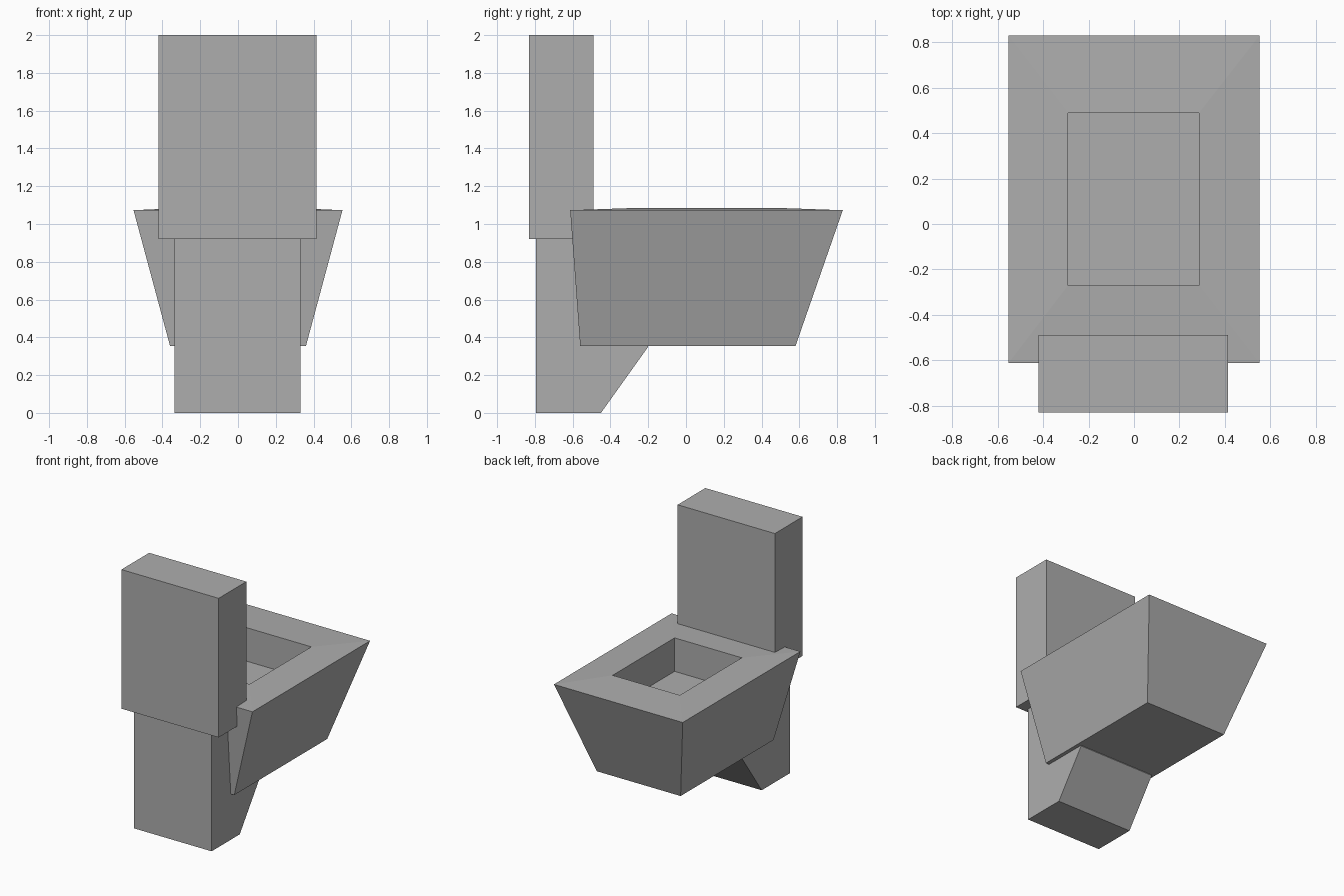
import bpy
import bmesh

cube = bpy.data.objects.get("Cube")
if cube:
    bpy.data.objects.remove(cube, do_unlink=True)

# Single ceramic colour
grey = bpy.data.materials.new("plain grey")
grey.use_nodes = True
colour = (0.42, 0.42, 0.42, 1)
grey.diffuse_color = colour
grey.node_tree.nodes["Principled BSDF"].inputs["Base Color"].default_value = colour


def rect(x0, x1, y0, y1, z):
    """Four corners of a horizontal rectangle, counter-clockwise."""
    return [(x0, y0, z), (x1, y0, z), (x1, y1, z), (x0, y1, z)]


def loft(name, rings):
    """Join successive rings with quads and cap both ends."""
    bm = bmesh.new()
    loops = [[bm.verts.new(p) for p in ring] for ring in rings]
    for low, high in zip(loops, loops[1:]):
        n = len(low)
        for i in range(n):
            j = (i + 1) % n
            bm.faces.new((low[i], low[j], high[j], high[i]))
    bm.faces.new(loops[0][::-1])
    bm.faces.new(loops[-1])
    bmesh.ops.recalc_face_normals(bm, faces=bm.faces)
    mesh = bpy.data.meshes.new(name)
    bm.to_mesh(mesh)
    bm.free()
    mesh.materials.append(grey)
    obj = bpy.data.objects.new(name, mesh)
    bpy.context.collection.objects.link(obj)
    return obj


# Upright tank at the front
loft("tank", [rect(-0.42, 0.415, -0.83, -0.49, z) for z in (0.92, 2.0)])

# Pedestal: side profile extruded across, with a sloping underside
profile = [(-0.795, 0), (-0.45, 0), (-0.2, 0.35), (-0.2, 0.5), (-0.5, 0.92), (-0.795, 0.92)]
loft("pedestal", [[(x, y, z) for y, z in profile] for x in (-0.335, 0.33)])

# Flared bowl with a gently raised rim and a straight-sided well
loft("bowl", [
    rect(-0.36, 0.36, -0.56, 0.58, 0.355),
    rect(-0.553, 0.553, -0.613, 0.83, 1.073),
    rect(-0.29, 0.287, -0.27, 0.49, 1.085),
    rect(-0.29, 0.287, -0.27, 0.49, 0.825),
])
